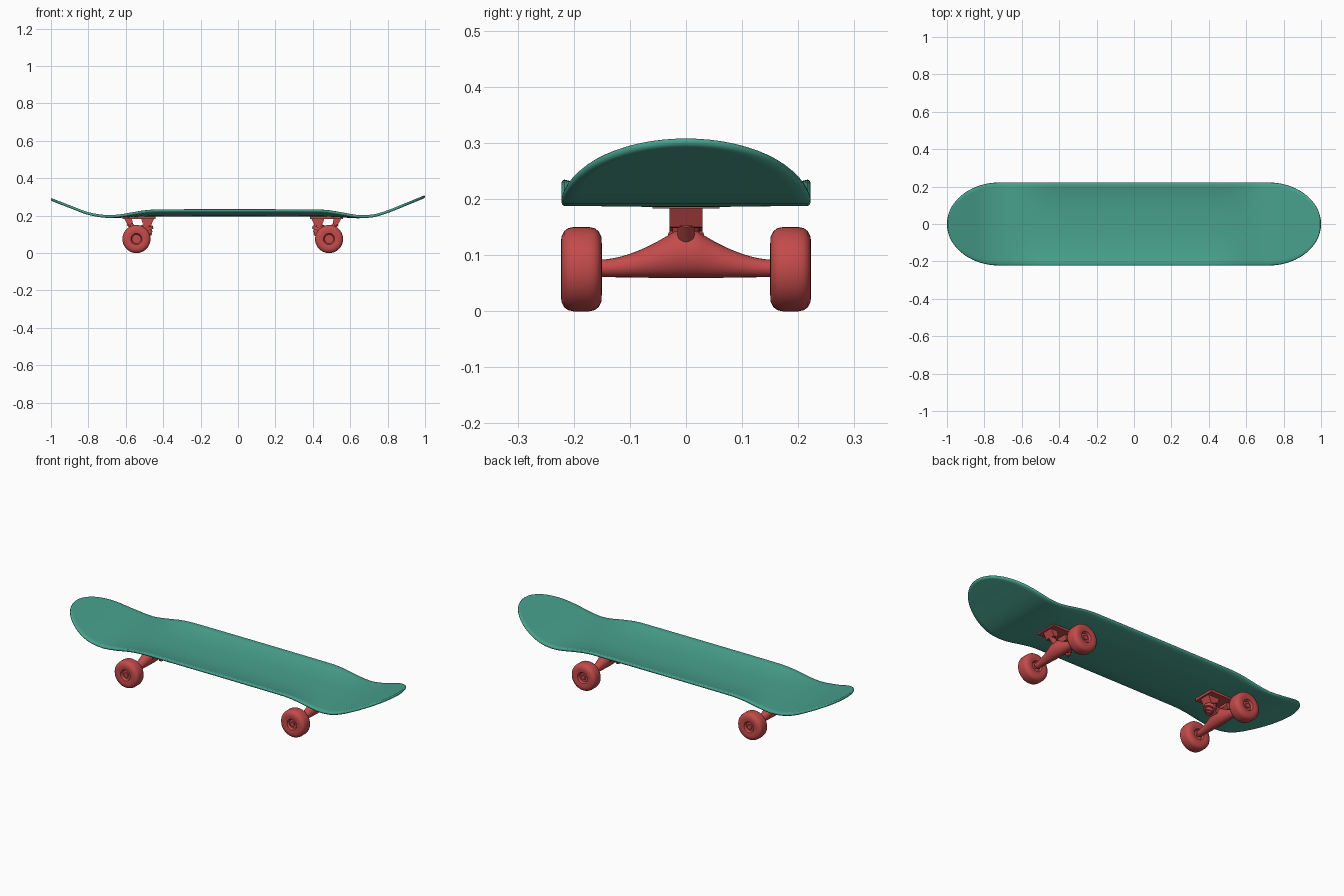
import bpy, bmesh, math
from mathutils import Vector

if "Cube" in bpy.data.objects:
    bpy.data.objects.remove(bpy.data.objects["Cube"])


def material(name, rgb):
    m = bpy.data.materials.new(name)
    m.diffuse_color = (*rgb, 1)
    m.use_nodes = True
    m.node_tree.nodes["Principled BSDF"].inputs["Base Color"].default_value = m.diffuse_color
    return m


TEAL = material("teal", (0.065, 0.36, 0.27))
RED = material("red", (0.55, 0.07, 0.07))


def loft(name, rings, mat, angle=35, cap=True):
    """Skin a list of closed rings into one smooth-shaded object."""
    bm = bmesh.new()
    rows = [[bm.verts.new(p) for p in r] for r in rings]
    n = len(rows[0])
    for a, b in zip(rows, rows[1:]):
        for i in range(n):
            j = (i + 1) % n
            bm.faces.new((a[i], a[j], b[j], b[i]))
    if cap:
        bm.faces.new(rows[0])
        bm.faces.new(rows[-1])
    bmesh.ops.remove_doubles(bm, verts=bm.verts, dist=1e-5)
    bmesh.ops.recalc_face_normals(bm, faces=bm.faces)
    me = bpy.data.meshes.new(name)
    bm.to_mesh(me)
    bm.free()
    me.materials.append(mat)
    ob = bpy.data.objects.new(name, me)
    bpy.context.collection.objects.link(ob)
    bpy.ops.object.select_all(action='DESELECT')
    ob.select_set(True)
    bpy.context.view_layer.objects.active = ob
    bpy.ops.object.shade_smooth_by_angle(angle=math.radians(angle))
    return ob


def lathe(name, origin, axis, profile, mat, sides=32):
    """Revolve (radius, distance along axis) points around an axis."""
    axis = Vector(axis).normalized()
    u = axis.orthogonal().normalized()
    v = axis.cross(u)
    turn = [2 * math.pi * k / sides for k in range(sides)]
    rings = [[Vector(origin) + axis * d + (u * math.cos(t) + v * math.sin(t)) * r
              for t in turn] for r, d in profile]
    return loft(name, rings, mat)


# ---- deck ----
SPINE = [(-1, .28), (-.9, .241), (-.8, .204), (-.7, .188), (-.6, .19), (-.5, .195),
         (.45, .195), (.55, .191), (.65, .186), (.73, .193), (.8, .214), (.9, .254), (1, .295)]


def spine_z(x):
    """Height of the underside along the centre line (cubic through SPINE)."""
    n = len(SPINE)

    def slope(i):
        a, b = SPINE[max(i - 1, 0)], SPINE[min(i + 1, n - 1)]
        return (b[1] - a[1]) / (b[0] - a[0])
    k = max(i for i in range(n - 1) if i == 0 or SPINE[i][0] <= x)
    (x0, z0), (x1, z1) = SPINE[k], SPINE[k + 1]
    h = x1 - x0
    t = (x - x0) / h
    return ((2*t**3 - 3*t**2 + 1) * z0 + (t**3 - 2*t**2 + t) * h * slope(k)
            + (3*t**2 - 2*t**3) * z1 + (t**3 - t**2) * h * slope(k + 1))


def deck_point(s, v, inset, up):
    """s: (end sign, end angle) or straight x; v: -1..1 across."""
    if isinstance(s, tuple):
        x = s[0] * (0.72 + (0.28 - inset) * math.sin(s[1]))
        w = (0.222 - inset) * math.cos(s[1])
    else:
        x, w = s, 0.222 - inset
    y = w * v
    # upturned sides, fading out before the kicked ends
    f = min(max((0.70 - abs(x)) / 0.28, 0), 1)
    rise = 0.025 * f * f * (3 - 2 * f) * (abs(y) / 0.222) ** 2.5
    return (x, y, spine_z(x) + rise + up)


ANG = [math.radians(a) for a in range(0, 91, 6)]
STATIONS = ([(-1, a) for a in reversed(ANG)]
            + [-0.72 + 0.04 * i for i in range(1, 36)] + [(1, a) for a in ANG])
T = 0.015
ACROSS = [i / 10 for i in range(-10, 11)]
# cross-section as (v, inset, height): top, rounded rim, underside, rounded rim
RIM = [(0.0015, 0.8), (0, 0.5), (0.0015, 0.2)]
SECTION = ([(v, 0.005, T) for v in ACROSS]
           + [(1, i, T * h) for i, h in RIM]
           + [(v, 0.005, 0) for v in reversed(ACROSS)]
           + [(-1, i, T * h) for i, h in reversed(RIM)])
loft("deck", [[deck_point(s, *p) for p in SECTION] for s in STATIONS], TEAL, 60, cap=False)

# ---- trucks and wheels ----
WHEEL = [(.010, .165), (.024, .165), (.030, .153), (.045, .150), (.058, .151), (.068, .156),
         (.073, .163), (.075, .172), (.075, .201), (.073, .210), (.068, .217), (.058, .222),
         (.045, .223), (.030, .220), (.024, .208), (.010, .208)]
AXLE_Z = 0.075


def truck(side, cx, sgn):
    def place(o, y, z):
        """o runs outward, toward the nearest deck end."""
        return Vector((cx + sgn * o, y, z))

    def prism(name, profile, w):
        """Extrude an (outward, height) profile across the width."""
        loft(f"{side}_{name}", [[place(o, y, z) for o, z in profile] for y in (-w, w)], RED)

    def rod(name, a, b, r, sides=24):
        a, b = place(*a), place(*b)
        lathe(f"{side}_{name}", a, b - a, [(r, 0), (r, (b - a).length)], RED, sides)

    # mounting plate and the two posts beneath it
    prism("mounting_plate", [(-.103, .183), (-.103, .198), (.075, .198), (.075, .183)], .06)
    prism("kingpin_post", [(-.095, .185), (-.025, .185), (-.034, .158), (-.075, .142)], .029)
    prism("pivot_post", [(.066, .185), (.025, .185), (.020, .165), (.030, .148), (.046, .150)], .029)

    # slanted kingpin with bushings and nut
    k0, k1 = Vector((-.045, 0, .165)), Vector((-.073, 0, .092))

    def along(t):
        return tuple(k0.lerp(k1, t))
    rod("kingpin", along(0), along(1), .008)
    rod("upper_bushing", along(.1), along(.42), .024)
    rod("yoke_ring", along(.38), along(.62), .032)
    rod("lower_bushing", along(.6), along(.82), .020)
    rod("kingpin_nut", along(.82), along(.96), .014, 6)

    # hanger: rounded body swelling to a peak in the middle
    rings = []
    for i in range(-16, 17):
        y = 0.152 * i / 16
        q = max(0, (abs(y) - 0.02) / 0.132)
        top = 0.092 + 0.051 * (1 - q) ** 1.7
        bot = 0.059 + 0.002 * q
        half = 0.017 + 0.016 * (1 - q) ** 1.5
        mid, hz = (top + bot) / 2, (top - bot) / 2
        rings.append([place(half * math.cos(t), y, mid + hz * math.sin(t))
                      for t in (2 * math.pi * k / 20 for k in range(20))])
    loft(f"{side}_hanger", rings, RED, 45)
    # arms from the hanger to the kingpin ring and the pivot post
    prism("yoke_arm", [(-.062, .120), (-.052, .140), (.0, .138), (.0, .085)], .024)
    rod("pivot_arm", (.0, 0, .115), (.040, 0, .160), .015)

    # axle, wheels and axle nuts
    rod("axle", (0, -.214, AXLE_Z), (0, .214, AXLE_Z), .008)
    for label, d in (("front", -1), ("back", 1)):
        hub = place(0, 0, AXLE_Z)
        lathe(f"{side}_{label}_wheel", hub, (0, d, 0), WHEEL, RED, 40)
        lathe(f"{side}_{label}_axle_nut", hub, (0, d, 0), [(.014, .206), (.014, .216)], RED, 6)


truck("left", -0.543, -1)
truck("right", 0.487, 1)
